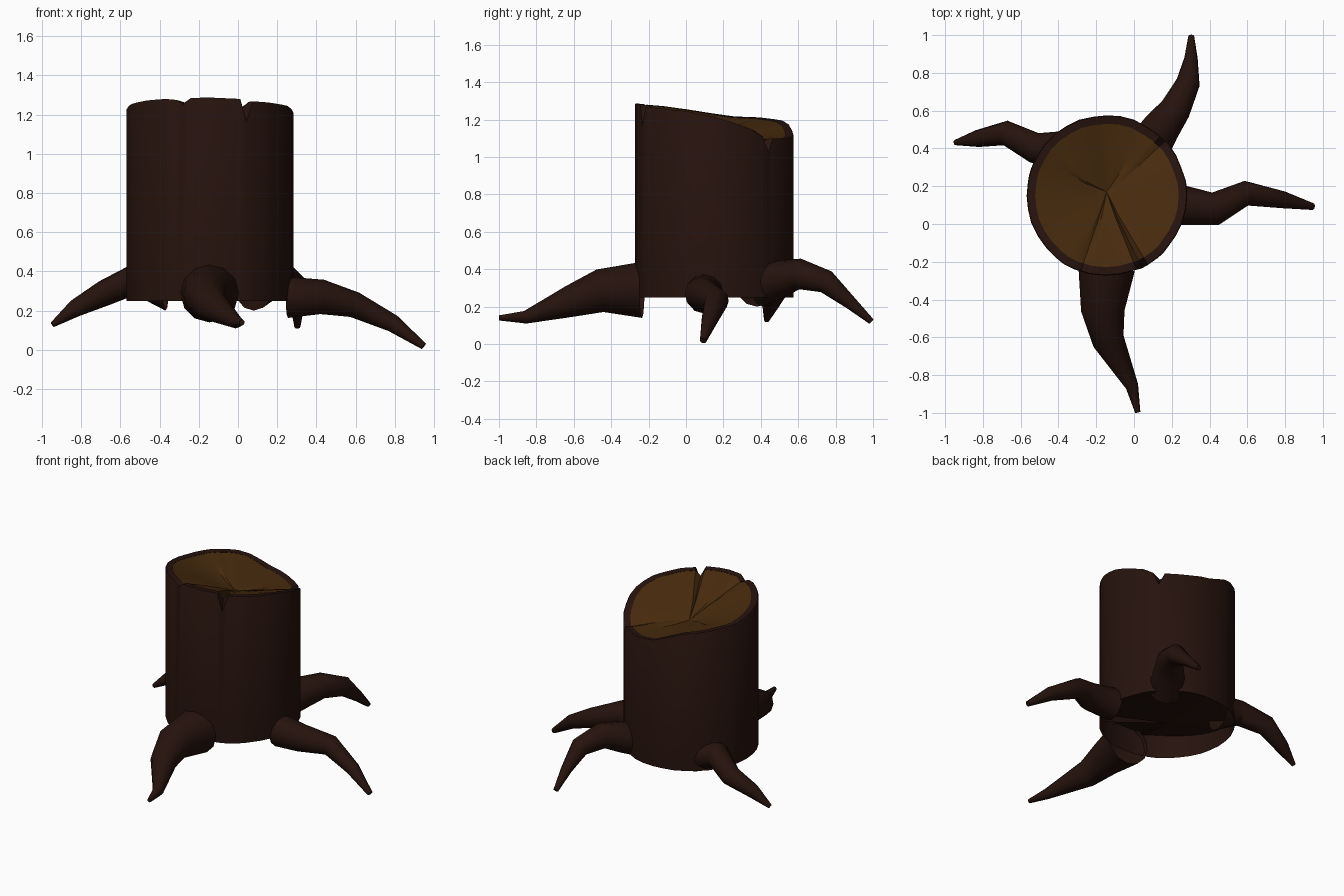
import bpy, bmesh, math, random
from mathutils import Vector

if "Cube" in bpy.data.objects:
    bpy.data.objects.remove(bpy.data.objects["Cube"])

random.seed(4)
CX, CY, R, BASE = -0.145, 0.15, 0.425, 0.25

def material(name, rgb):
    m = bpy.data.materials.new(name)
    m.diffuse_color = (*rgb, 1)
    m.use_nodes = True
    m.node_tree.nodes["Principled BSDF"].inputs["Base Color"].default_value = m.diffuse_color
    return m

bark = material("bark", (0.019, 0.0062, 0.0038))
wood = material("cut wood", (0.062, 0.023, 0.004))

def finish(bm, name, mat, angle=35):
    bmesh.ops.recalc_face_normals(bm, faces=bm.faces)
    me = bpy.data.meshes.new(name)
    bm.to_mesh(me)
    bm.free()
    ob = bpy.data.objects.new(name, me)
    bpy.context.collection.objects.link(ob)
    me.materials.append(mat)
    bpy.ops.object.select_all(action='DESELECT')
    ob.select_set(True)
    bpy.context.view_layer.objects.active = ob
    bpy.ops.object.shade_smooth_by_angle(angle=math.radians(angle))
    return ob

def loft(bm, rings):
    vs = [[bm.verts.new(p) for p in ring] for ring in rings]
    for a, b in zip(vs, vs[1:]):
        for i in range(len(a)):
            j = (i + 1) % len(a)
            bm.faces.new((a[i], a[j], b[j], b[i]))
    return vs

def fan(bm, ring, centre):
    c = bm.verts.new(centre)
    for i in range(len(ring)):
        bm.faces.new((ring[i], ring[(i + 1) % len(ring)], c))

# broken rim: (angle, height), slanted down to the back with V notches
RIM = [(-180, 1.232), (-160, 1.255), (-140, 1.272), (-122, 1.28), (-114, 1.275),
       (-109, 1.255), (-103, 1.285), (-90, 1.287), (-68, 1.28), (-64, 1.17),
       (-59, 1.268), (-45, 1.262), (-20, 1.245), (0, 1.215), (20, 1.17),
       (30, 1.145), (38, 1.11), (43, 1.03), (48, 1.10), (70, 1.10), (90, 1.12),
       (110, 1.175), (120, 1.195), (145, 1.212), (165, 1.217), (180, 1.232)]
NOTCH = {-109: 0.01, -64: 0.065, 43: 0.055}      # the inner rim is less notched

def rim_z(a):
    for (a0, z0), (a1, z1) in zip(RIM, RIM[1:]):
        if a0 <= a <= a1:
            return z0 + (z1 - z0) * (a - a0) / (a1 - a0)

def inner_z(a):
    return rim_z(a) + NOTCH.get(a, 0)

angles = sorted({a for a, _ in RIM[:-1]} |
                {a for a in range(-180, 180, 10)
                 if min(abs(a - n) for n in NOTCH) > 6})
jit = {a: random.uniform(-0.003, 0.003) for a in angles}

def ring(r, zf):
    return [(CX + (r + jit[a]) * math.cos(math.radians(a)),
             CY + (r + jit[a]) * math.sin(math.radians(a)), zf(a)) for a in angles]

# trunk: bark wall, rim and an underside that slants like the cut
bm = bmesh.new()
under = lambda a: max(BASE + 0.002, inner_z(a) - 0.87)
v = loft(bm, [ring(R - 0.008, under), ring(R, lambda a: BASE),
              ring(R, lambda a: rim_z(a) - 0.006), ring(R - 0.004, rim_z),
              ring(R - 0.045, lambda a: inner_z(a) - 0.004)])
fan(bm, v[0], (CX, CY + 0.02, 0.25))
finish(bm, "trunk_bark", bark)

# cut top: pale wood, dished towards the middle, with shallow radial cracks
MID = 1.105

def top_z(f):
    def z(a):
        notch = 0.025 if a in (-64, 43) else 0
        crack = 0.015 if a in (-109, -64, 60, 150) else 0
        level = inner_z(a) + notch * (1 - f) - 0.006
        return MID + (level - MID) * f ** 0.85 - crack * (1 - f)
    return z

bm = bmesh.new()
v = loft(bm, [ring((R - 0.043) * f, top_z(f)) for f in (1, 0.66, 0.33)])
fan(bm, v[-1], (CX, CY + 0.02, MID))
finish(bm, "cut_top", wood, 25)

# roots: tapering bent tubes, open where they meet the trunk, (x, y, z, radius)
ROOTS = {
    "front_root": [(-0.145, -0.235, 0.29, 0.15), (-0.165, -0.46, 0.285, 0.115),
                   (-0.135, -0.62, 0.228, 0.085), (-0.01, -0.86, 0.143, 0.034),
                   (0.02, -0.998, 0.14, 0.014)],
    "right_root": [(0.255, 0.10, 0.268, 0.105), (0.43, 0.08, 0.27, 0.088),
                   (0.595, 0.163, 0.23, 0.066), (0.79, 0.128, 0.135, 0.045),
                   (0.947, 0.092, 0.019, 0.018)],
    "back_root": [(0.08, 0.41, 0.315, 0.115), (0.145, 0.51, 0.35, 0.10),
                  (0.22, 0.61, 0.375, 0.082), (0.287, 0.75, 0.333, 0.063),
                  (0.302, 0.88, 0.22, 0.035), (0.303, 0.992, 0.12, 0.016)],
    "left_root": [(-0.37, 0.38, 0.315, 0.115), (-0.53, 0.405, 0.36, 0.08),
                  (-0.68, 0.482, 0.29, 0.066), (-0.83, 0.452, 0.212, 0.045),
                  (-0.947, 0.431, 0.128, 0.014)],
}
for name, pts in ROOTS.items():
    P = [Vector(p[:3]) for p in pts]
    rings = []
    for i, p in enumerate(P):
        t = (P[min(i + 1, len(P) - 1)] - P[max(i - 1, 0)]).normalized()
        if i == 0:
            t.z = 0
            t.normalize()
        side = t.cross(Vector((0, 0, 1))).normalized()
        up = side.cross(t)
        rings.append([p + pts[i][3] * (side * math.cos(k * math.tau / 12)
                      + up * math.sin(k * math.tau / 12)) for k in range(12)])
    bm = bmesh.new()
    v = loft(bm, rings)
    bm.faces.new(v[-1])
    finish(bm, name, bark, 40)
